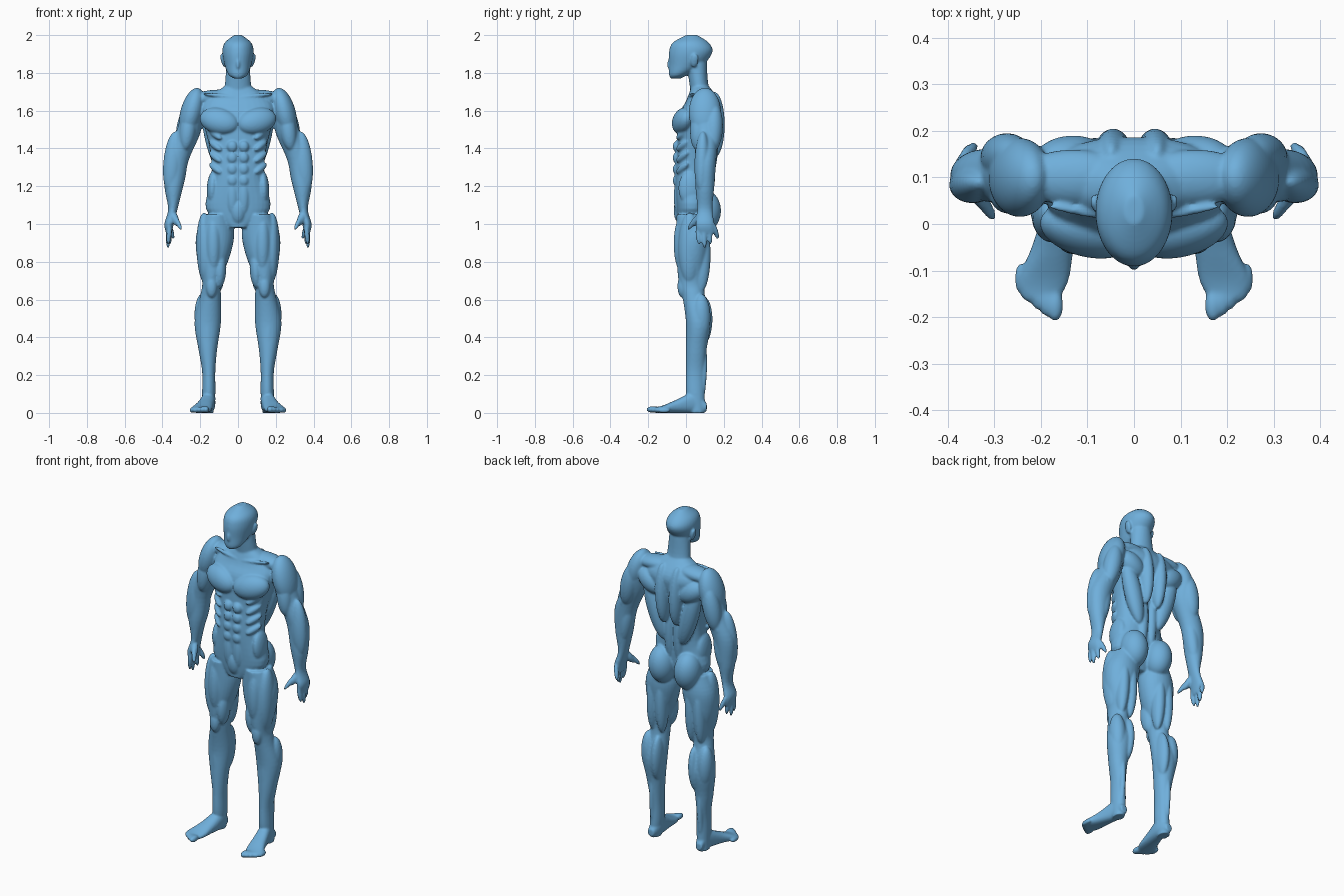
import bpy
import bmesh
import math
from mathutils import Vector, Matrix

cube = bpy.data.objects.get("Cube")
if cube:
    bpy.data.objects.remove(cube, do_unlink=True)

SIDES = 32
STEPS = 5
BOTH = (1, -1)
MIDDLE = (1,)
bm = bmesh.new()


def spline(before, start, end, after, t):
    """Smooth interpolation between the start and end values."""
    slope_in = (end - before) / 2
    slope_out = (after - start) / 2
    bend = end - start
    return (start + slope_in * t + (3 * bend - 2 * slope_in - slope_out) * t ** 2
            + (slope_in + slope_out - 2 * bend) * t ** 3)


def smooth_rows(rows):
    """Add in-between rows to a list of cross-sections."""
    result = []
    last = len(rows) - 1
    for i in range(last):
        near_rows = rows[max(i - 1, 0)], rows[i], rows[i + 1], rows[min(i + 2, last)]
        for step in range(STEPS):
            result.append([spline(*values, step / STEPS) for values in zip(*near_rows)])
    result.append(rows[last])
    return result


def rounded(angle_value, low, high, power):
    """Place a cosine or sine value between two limits, squared off by power."""
    bulge = math.copysign(abs(angle_value) ** power, angle_value)
    return (low + high) / 2 + (high - low) / 2 * bulge


def loft(rows, sides=BOTH, along_y=False, power=1):
    """Skin closed sections; each row is position, left, right, near, far."""
    for side in sides:
        rings = []
        for position, left, right, near, far in smooth_rows(rows):
            ring = []
            for k in range(SIDES):
                angle = math.tau * k / SIDES
                across = side * rounded(math.cos(angle), left, right, power)
                through = rounded(math.sin(angle), near, far, power)
                point = (across, position, through) if along_y else (across, through, position)
                ring.append(bm.verts.new(point))
            rings.append(ring)
        for lower, upper in zip(rings, rings[1:]):
            for k in range(SIDES):
                n = (k + 1) % SIDES
                bm.faces.new((lower[k], lower[n], upper[n], upper[k]))
        bm.faces.new(rings[0])
        bm.faces.new(rings[-1])


def centred_loft(rows, power=1):
    """Loft symmetric sections; each row is height, half width, front, back."""
    loft([(z, -half, half, front, back) for z, half, front, back in rows], MIDDLE, power=power)


def muscle(start, end, wide, deep, sides=BOTH):
    """Ellipsoid stretched from start to end."""
    start, end = Vector(start), Vector(end)
    axis = end - start
    turn = Vector((0, 0, 1)).rotation_difference(axis)
    shape = Matrix.LocRotScale((start + end) / 2, turn, Vector((wide, deep, axis.length / 2)))
    for side in sides:
        flip = Matrix.Diagonal((side, 1, 1, 1))
        bmesh.ops.create_icosphere(bm, subdivisions=4, radius=1, matrix=flip @ shape)


def add_muscles(group):
    for settings in group.values():
        muscle(**settings)


# Torso
centred_loft([
    (.98, .06, -.04, .07), (1.08, .17, -.05, .11), (1.25, .14, -.06, .12), (1.4, .15, -.05, .13),
    (1.57, .19, -.04, .18), (1.65, .18, 0, .18), (1.73, .07, .03, .12),
], power=.85)
add_muscles({
    "chest": dict(start=(0, -.04, 1.52), end=(.2, .01, 1.57), wide=.07, deep=.055),
    "collar bone": dict(start=(.01, .01, 1.67), end=(.19, .04, 1.69), wide=.01, deep=.01),
    "shoulder slope": dict(start=(.01, .1, 1.68), end=(.25, .1, 1.66), wide=.04, deep=.06),
    "shoulder blade": dict(start=(.06, .14, 1.52), end=(.21, .13, 1.62), wide=.06, deep=.055),
    "upper back": dict(start=(.04, .15, 1.35), end=(.05, .15, 1.7), wide=.04, deep=.055),
    "side of back": dict(start=(.06, .12, 1.23), end=(.17, .13, 1.6), wide=.05, deep=.045),
    "lower back": dict(start=(.03, .1, 1.1), end=(.03, .12, 1.42), wide=.03, deep=.03),
    "waist": dict(start=(.14, .02, 1.1), end=(.13, .02, 1.28), wide=.03, deep=.06),
    "lower belly": dict(start=(.03, -.04, 1.05), end=(.03, -.04, 1.24), wide=.03, deep=.025),
    "buttock": dict(start=(.08, .1, .96), end=(.09, .1, 1.18), wide=.075, deep=.085),
    "groin": dict(start=(0, -.03, 1), end=(0, -.04, 1.13), wide=.04, deep=.03, sides=MIDDLE),
})
for row in range(4):
    z = 1.23 + row * .06
    muscle(start=(.03, -.05, z - .03), end=(.03, -.05, z + .03), wide=.027, deep=.02)
    muscle(start=(.09, -.05, z + .04), end=(.15, .01, z + .09), wide=.018, deep=.018)

# Neck and head
centred_loft([(1.64, .08, .03, .16), (1.73, .07, .02, .12), (1.86, .06, 0, .11)])
centred_loft([
    (1.77, .02, -.08, -.03), (1.79, .05, -.09, .01), (1.84, .07, -.09, .09),
    (1.91, .083, -.09, .14), (1.96, .07, -.07, .12), (2, .02, 0, .06),
])
add_muscles({
    "nose": dict(start=(0, -.09, 1.82), end=(0, -.08, 1.88), wide=.01, deep=.015, sides=MIDDLE),
    "ear": dict(start=(.07, .04, 1.83), end=(.09, .05, 1.9), wide=.01, deep=.02),
    "neck cord": dict(start=(.02, .03, 1.67), end=(.06, .06, 1.84), wide=.013, deep=.013),
})

# Arms and palms
loft([
    (1.68, .19, .26, .06, .15), (1.58, .19, .3, .03, .18), (1.48, .2, .33, .04, .17),
    (1.34, .26, .39, .05, .16), (1.2, .29, .39, .05, .15), (1.08, .32, .37, .06, .14),
    (1, .34, .39, .05, .15), (.95, .35, .38, .06, .15),
])
add_muscles({
    "shoulder cap": dict(start=(.28, .1, 1.46), end=(.21, .1, 1.72), wide=.06, deep=.085),
    "biceps": dict(start=(.28, .06, 1.39), end=(.25, .07, 1.61), wide=.043, deep=.043),
    "triceps": dict(start=(.3, .14, 1.38), end=(.25, .15, 1.64), wide=.05, deep=.05),
    "outer forearm": dict(start=(.36, .08, 1.16), end=(.33, .09, 1.49), wide=.05, deep=.04),
    "inner forearm": dict(start=(.34, .11, 1.12), end=(.29, .11, 1.42), wide=.04, deep=.045),
    "elbow": dict(start=(.32, .14, 1.36), end=(.31, .14, 1.43), wide=.02, deep=.025),
})

# Fingers and thumbs
FINGER = dict(wide=.013, deep=.014)
add_muscles({
    "index finger": dict(start=(.37, .07, .89), end=(.36, .06, 1), **FINGER),
    "middle finger": dict(start=(.37, .1, .87), end=(.37, .09, 1), **FINGER),
    "ring finger": dict(start=(.36, .13, .89), end=(.37, .12, 1), **FINGER),
    "little finger": dict(start=(.34, .17, .92), end=(.37, .14, 1.01), **FINGER),
    "thumb": dict(start=(.3, .01, .97), end=(.34, .07, 1.05), **FINGER),
    "thumb base": dict(start=(.32, .04, .99), end=(.35, .09, 1.07), wide=.02, deep=.02),
})

# Legs
loft([
    (1.05, .04, .18, -.05, .12), (.95, .02, .22, -.05, .13), (.84, .04, .22, -.05, .12),
    (.7, .09, .19, -.04, .1), (.62, .09, .2, -.02, .1), (.48, .09, .23, 0, .13),
    (.34, .11, .21, 0, .11), (.22, .12, .19, 0, .1), (.1, .12, .19, 0, .1), (0, .13, .19, .02, .1),
])
add_muscles({
    "front thigh": dict(start=(.13, -.01, .73), end=(.13, -.01, 1.06), wide=.045, deep=.055),
    "outer thigh": dict(start=(.17, .02, .68), end=(.18, .02, 1.06), wide=.045, deep=.06),
    "inner thigh": dict(start=(.1, 0, .66), end=(.09, 0, .86), wide=.033, deep=.045),
    "inner hamstring": dict(start=(.1, .08, .64), end=(.1, .09, 1), wide=.035, deep=.045),
    "outer hamstring": dict(start=(.16, .08, .64), end=(.15, .09, 1), wide=.035, deep=.045),
    "kneecap": dict(start=(.14, -.02, .61), end=(.14, -.02, .73), wide=.03, deep=.025),
    "inner calf": dict(start=(.13, .08, .35), end=(.12, .09, .62), wide=.033, deep=.055),
    "outer calf": dict(start=(.18, .08, .38), end=(.19, .08, .63), wide=.045, deep=.05),
    "shin": dict(start=(.15, .03, .22), end=(.17, .03, .61), wide=.03, deep=.03),
    "heel cord": dict(start=(.16, .08, .04), end=(.16, .1, .36), wide=.016, deep=.02),
    "ankle bones": dict(start=(.12, .05, .07), end=(.19, .05, .11), wide=.02, deep=.02),
})

# Feet
loft([
    (.11, .14, .18, .01, .05), (.05, .12, .19, 0, .11), (-.05, .13, .22, 0, .07),
    (-.12, .14, .25, 0, .04), (-.16, .16, .24, 0, .03),
], along_y=True, power=.85)
for toe in range(5):
    x = .17 + toe * .018
    tip = -.21 + toe * .01 + (toe / 30) ** 2
    size = .018 - toe * .001
    muscle(start=(x, tip, size), end=(x, tip + .07, size), wide=size, deep=size)

# One continuous skin
bmesh.ops.recalc_face_normals(bm, faces=bm.faces)
mesh = bpy.data.meshes.new("body")
bm.to_mesh(mesh)
bm.free()
body = bpy.data.objects.new("body", mesh)
bpy.context.collection.objects.link(body)

remesh = body.modifiers.new("skin", "REMESH")
remesh.mode = "VOXEL"
remesh.voxel_size = .006
remesh.use_smooth_shade = True
soften = body.modifiers.new("soften", "SMOOTH")
soften.factor = .5
soften.iterations = 4

# Colour
blue = bpy.data.materials.new("soft blue")
blue.use_nodes = True
colour = (.16, .43, .71, 1)
blue.diffuse_color = colour
blue.node_tree.nodes["Principled BSDF"].inputs["Base Color"].default_value = colour
mesh.materials.append(blue)
